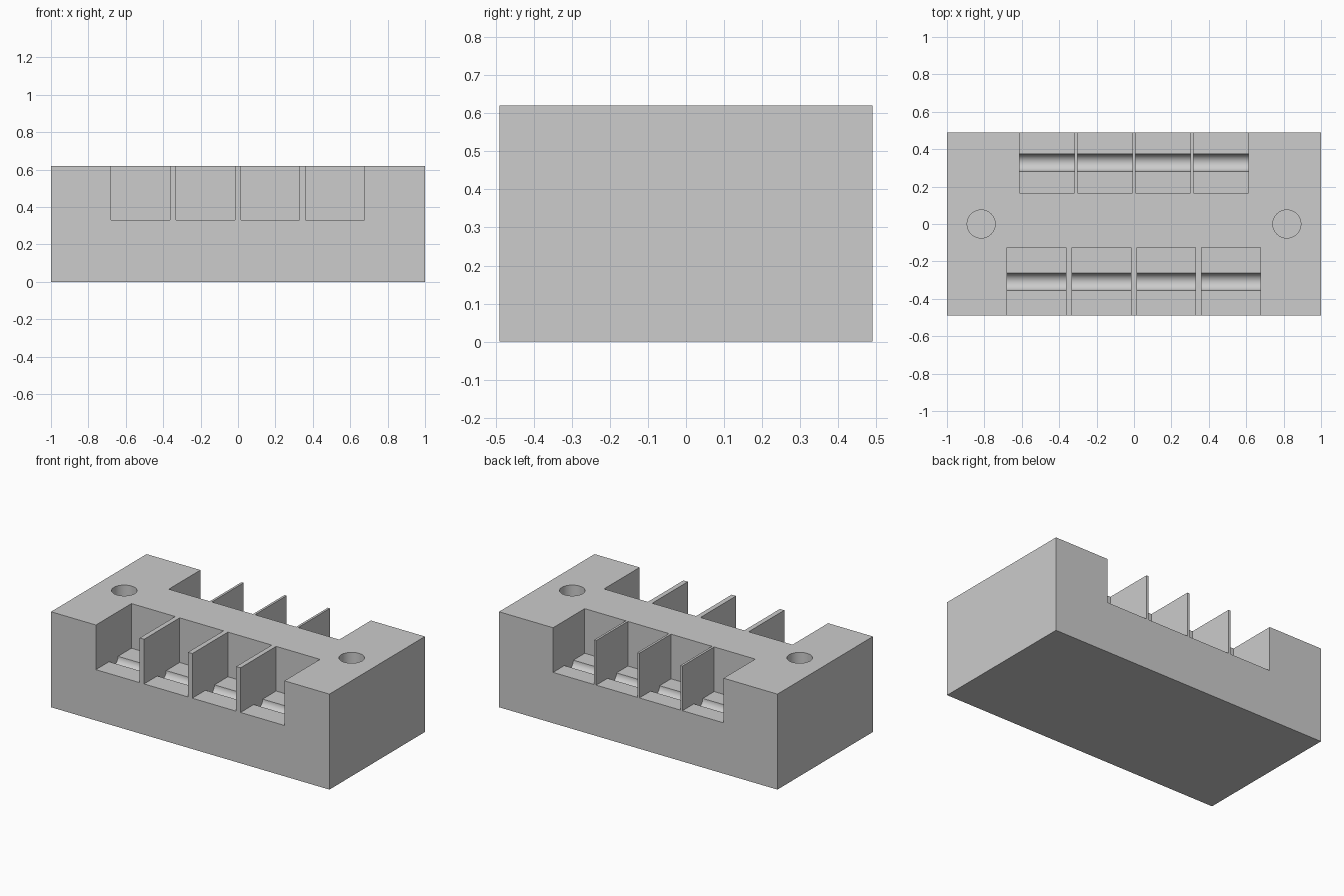
import bpy
import bmesh
from math import cos, sin, pi, radians
from mathutils import Matrix

if "Cube" in bpy.data.objects:
    bpy.data.objects.remove(bpy.data.objects["Cube"], do_unlink=True)

HEIGHT, HALF_DEPTH, FLOOR = 0.62, 0.49, 0.33

grey = bpy.data.materials.new("light grey plastic")
grey.use_nodes = True
colour = (0.604, 0.604, 0.604, 1)
grey.diffuse_color = colour
grey.node_tree.nodes["Principled BSDF"].inputs["Base Color"].default_value = colour


def make_object(name, bm):
    bmesh.ops.recalc_face_normals(bm, faces=bm.faces)
    mesh = bpy.data.meshes.new(name)
    bm.to_mesh(mesh)
    bm.free()
    mesh.materials.append(grey)
    obj = bpy.data.objects.new(name, mesh)
    bpy.context.collection.objects.link(obj)
    return obj


def bay_row(name, side, inner, groove_y, radius, start, pitch, width):
    """Four open bays, each with a round groove along its floor."""
    outer, top = HALF_DEPTH + 0.1, HEIGHT + 0.1
    profile = [(outer, top), (inner, top), (inner, FLOOR)]
    for i in range(25):
        a = pi + pi * i / 24
        profile.append((groove_y + radius * cos(a), FLOOR + radius * sin(a)))
    profile.append((outer, FLOOR))
    bm = bmesh.new()
    for n in range(4):
        x = start + n * pitch
        face = bm.faces.new([bm.verts.new((x, side * y, z)) for y, z in profile])
        new = bmesh.ops.extrude_face_region(bm, geom=[face])["geom"]
        moved = [v for v in new if isinstance(v, bmesh.types.BMVert)]
        bmesh.ops.translate(bm, verts=moved, vec=(width, 0, 0))
    return make_object(name, bm)


# Solid block
bm = bmesh.new()
bmesh.ops.create_cube(bm, size=1, matrix=Matrix.Translation((0, 0, HEIGHT / 2))
                      @ Matrix.Diagonal((2, 2 * HALF_DEPTH, HEIGHT, 1)))
block = make_object("terminal_block", bm)

# Bay cutters: wide dividers in front, thin dividers at the back
cutters = [
    bay_row("front_bays", -1, 0.125, 0.309, 0.046, -0.678, 0.3465, 0.315),
    bay_row("back_bays", 1, 0.165, 0.328, 0.046, -0.613, 0.31, 0.295),
]

# Blind mounting holes at both ends
bm = bmesh.new()
for x in (-0.817, 0.817):
    bmesh.ops.create_cone(bm, cap_ends=True, segments=48, radius1=0.075, radius2=0.075,
                          depth=0.6, matrix=Matrix.Translation((x, 0, HEIGHT)))
cutters.append(make_object("mounting_holes", bm))

# Cut everything out of the block, then drop the cutters
bpy.context.view_layer.objects.active = block
for cutter in cutters:
    cutter.hide_render = True
    mod = block.modifiers.new(cutter.name, "BOOLEAN")
    mod.operation = "DIFFERENCE"
    mod.solver = "EXACT"
    mod.object = cutter
    bpy.ops.object.modifier_apply(modifier=mod.name)
    bpy.data.objects.remove(cutter, do_unlink=True)

bpy.ops.object.select_all(action="DESELECT")
block.select_set(True)
bpy.ops.object.shade_smooth_by_angle(angle=radians(30))
